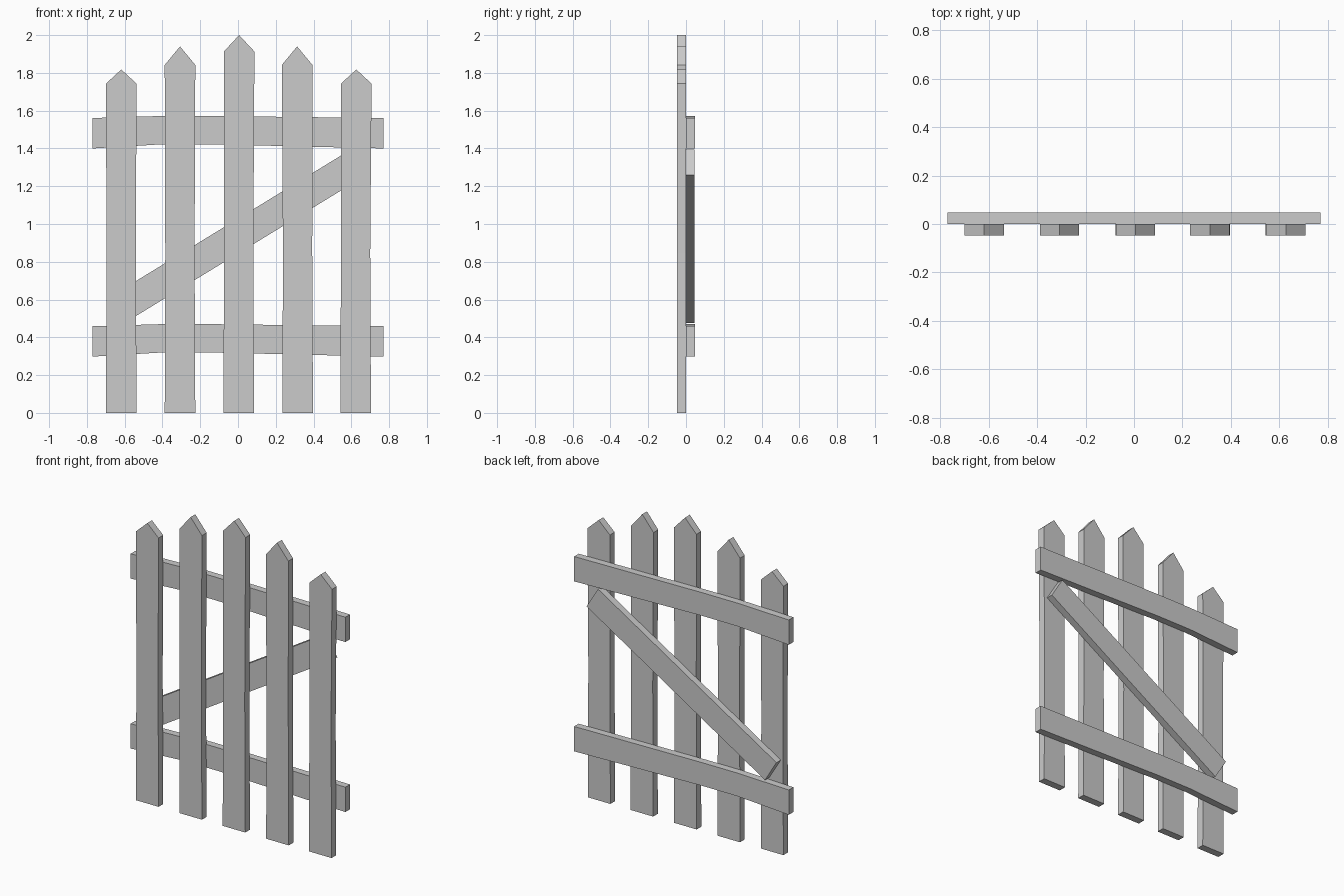
import bpy, bmesh, math

if "Cube" in bpy.data.objects:
    bpy.data.objects.remove(bpy.data.objects["Cube"])


def board(name, outline, y0, y1):
    """Extrude an x-z outline from y0 (front) to y1 (back)."""
    bm = bmesh.new()
    face = bm.faces.new([bm.verts.new((x, y0, z)) for x, z in outline])
    ext = bmesh.ops.extrude_face_region(bm, geom=[face])
    moved = [v for v in ext["geom"] if isinstance(v, bmesh.types.BMVert)]
    bmesh.ops.translate(bm, verts=moved, vec=(0, y1 - y0, 0))
    bmesh.ops.recalc_face_normals(bm, faces=bm.faces)
    mesh = bpy.data.meshes.new(name)
    bm.to_mesh(mesh)
    bm.free()
    obj = bpy.data.objects.new(name, mesh)
    bpy.context.collection.objects.link(obj)
    return obj


# Pointed pickets: centre x, shoulder height, peak height, slight lean
pickets = [(-0.618, 1.743, 1.818, 0.0),
           (-0.307, 1.842, 1.94, 0.0),
           (0.004, 1.913, 2.0, 0.002),
           (0.316, 1.842, 1.94, -0.003),
           (0.623, 1.743, 1.818, 0.003)]
W = 0.081
for i, (x, shoulder, peak, lean) in enumerate(pickets):
    outline = [(x - W, 0), (x + W, 0), (x + W - 0.004, 0.85),
               (x + W + lean, shoulder), (x + lean, peak),
               (x - W + lean, shoulder), (x - W + 0.003, 0.85)]
    board(f"picket_{i + 1}", outline, -0.047, 0.001)

# Slightly bowed horizontal rails behind the pickets
bow = [(-0.77, 0.0), (-0.40, 0.022), (-0.15, 0.022), (0.77, 0.0)]
for name, z in (("lower_rail", 0.298), ("upper_rail", 1.40)):
    bottom = [(x, z + d) for x, d in bow]
    top = [(x, z + 0.161 + d * 0.5) for x, d in reversed(bow)]
    board(name, bottom + top, 0.0, 0.047)

# Diagonal brace between the rails
a = math.atan(0.612)
c, s = math.cos(a), math.sin(a)
half_len, half_w = 0.75, 0.079
corners = [(-half_len, -half_w), (half_len, -half_w), (half_len, half_w), (-half_len, half_w)]
board("diagonal_brace", [(u * c - v * s, 0.936 + u * s + v * c) for u, v in corners], 0.0, 0.046)
